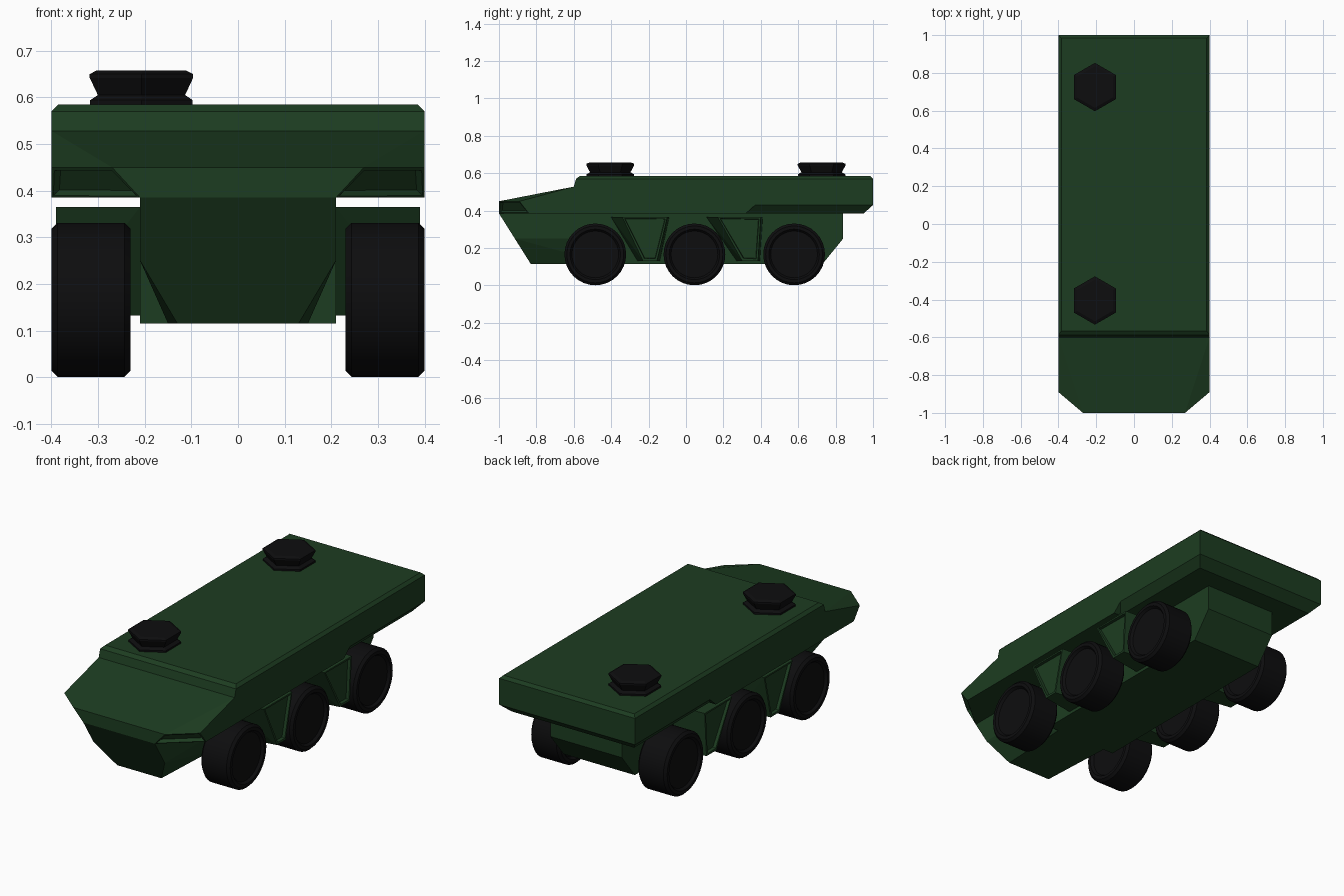
import bpy, bmesh, math
from mathutils import Vector

if "Cube" in bpy.data.objects:
    bpy.data.objects.remove(bpy.data.objects["Cube"])


def material(name, rgb):
    m = bpy.data.materials.new(name)
    m.diffuse_color = (*rgb, 1)
    m.use_nodes = True
    m.node_tree.nodes["Principled BSDF"].inputs["Base Color"].default_value = m.diffuse_color
    return m


GREEN = material("green_paint", (0.012, 0.046, 0.015))
BLACK = material("black_rubber", (0.004, 0.004, 0.0045))


def finish(name, bm, mat):
    me = bpy.data.meshes.new(name)
    bm.to_mesh(me)
    bm.free()
    me.materials.append(mat)
    ob = bpy.data.objects.new(name, me)
    bpy.context.collection.objects.link(ob)
    return ob


def both(points):
    return [(s * x, y, z) for x, y, z in points for s in (1, -1)]


def convex(name, points, drop=(), recess=None, rim=0.01, depth=0.015):
    """Convex solid; drop = outward directions of hidden faces, recess = test for faces to sink."""
    bm = bmesh.new()
    for p in points:
        bm.verts.new(p)
    bmesh.ops.convex_hull(bm, input=bm.verts)
    bmesh.ops.dissolve_limit(bm, angle_limit=0.01, verts=bm.verts, edges=bm.edges)
    bmesh.ops.recalc_face_normals(bm, faces=bm.faces)
    bm.normal_update()
    if recess:
        sunk = [f for f in bm.faces if recess(f.normal)]
        bmesh.ops.inset_individual(bm, faces=sunk, thickness=rim)
        bmesh.ops.inset_individual(bm, faces=sunk, thickness=0.004, depth=-depth)
    hidden = [f for f in bm.faces if any(f.normal.dot(Vector(d)) > 0.995 for d in drop)]
    bmesh.ops.delete(bm, geom=hidden, context='FACES')
    return finish(name, bm, GREEN)


def lathe(name, profile, sides, place, mat):
    """Spin (radius, height) profile; place(r*cos, r*sin, h) gives the position."""
    bm = bmesh.new()
    rings = []
    for r, h in profile:
        rings.append([bm.verts.new(place(r * math.cos(a), r * math.sin(a), h))
                      for a in (math.pi / 2 + 2 * math.pi * i / sides for i in range(sides))])
    for a, b in zip(rings, rings[1:]):
        for i in range(sides):
            j = (i + 1) % sides
            bm.faces.new((a[i], a[j], b[j], b[i]))
    bm.faces.new(rings[0])
    bm.faces.new(rings[-1])
    bmesh.ops.recalc_face_normals(bm, faces=bm.faces)
    return finish(name, bm, mat)


UP, DOWN, FRONT, BACK = (0, 0, 1), (0, 0, -1), (0, -1, 0), (0, 1, 0)

# Upper hull with bevelled roof edge
convex("upper_hull", both([
    (.4, -.6, .43), (.4, -.6, .528), (.4, -.588, .57), (.385, -.567, .585),
    (.385, .985, .585), (.4, 1, .57), (.4, 1, .43)]), drop=(DOWN, FRONT))

# Belly of the upper hull: full width ahead, undercut at the rear
convex("upper_belly_front", both([
    (.4, -.6, .385), (.4, -.6, .43), (.4, .32, .385), (.4, .37, .43)]), drop=(UP, FRONT))
convex("upper_belly_rear", both([
    (.36, .32, .385), (.36, .95, .385), (.4, .32, .43), (.4, 1, .43)]), drop=(UP, FRONT))

# Sloped nose with sunken lamp pockets in the cut corners
convex("nose", both([
    (.21, -1, .385), (.27, -1, .45), (.4, -.89, .45), (.4, -.84, .385),
    (.4, -.6, .528), (.4, -.6, .385)]), drop=(BACK,),
    recess=lambda n: abs(n.x) > .3 and n.y < -.4 and n.z < -.2, rim=.009, depth=.02)

# Lower hull, chamfered along the bottom at the front
convex("lower_hull_front", both([
    (.21, -1, .385), (.21, -.915, .25), (.13, -.83, .115),
    (.15, -.42, .115), (.21, -.42, .25), (.21, -.42, .385)]), drop=(UP, BACK))
convex("lower_hull_rear", both([
    (.21, -.42, .385), (.21, -.42, .115), (.21, .73, .115),
    (.21, .84, .25), (.21, .84, .385)]), drop=(UP,))

# Tapered brackets between the wheels: inner then outer y at top and bottom
brackets = [((-.40, -.09, -.26, -.14), (-.34, -.10, -.23, -.155)),
            ((.11, .41, .27, .395), (.17, .40, .30, .385))]
for i, pair in enumerate(brackets):
    for side, s in (("right", 1), ("left", -1)):
        pts = []
        for x, (t0, t1, b0, b1) in zip((.21, .39), pair):
            pts += [(s * x, t0, .365), (s * x, t1, .365), (s * x, b0, .132), (s * x, b1, .132)]
        convex(f"side_bracket_{side}_{i + 1}", pts, drop=((-s, 0, 0),),
               recess=lambda n, s=s: n.x * s > .99, rim=.014, depth=.015)

# Six wheels with dished sides
tyre = [(.02, .245), (.125, .245), (.135, .23), (.152, .23), (.165, .243),
        (.165, .387), (.152, .4), (.135, .4), (.125, .387), (.02, .387)]
for i, y in enumerate((-.485, .045, .578)):
    for side, s in (("right", 1), ("left", -1)):
        w = lathe(f"wheel_{side}_{i + 1}", tyre, 32,
                  lambda c, q, h, y=y, s=s: (s * h, y + c, .166 + q), BLACK)
        bpy.ops.object.select_all(action='DESELECT')
        w.select_set(True)
        bpy.context.view_layer.objects.active = w
        bpy.ops.object.shade_smooth_by_angle(angle=math.radians(30))

# Hexagonal roof hatches
hatch = [(.127, .58), (.127, .594), (.108, .605), (.128, .642), (.128, .65), (.11, .658)]
for name, y in (("front_hatch", -.405), ("rear_hatch", .725)):
    lathe(name, hatch, 6, lambda c, q, h, y=y: (-.207 + c, y + q, h), BLACK)
